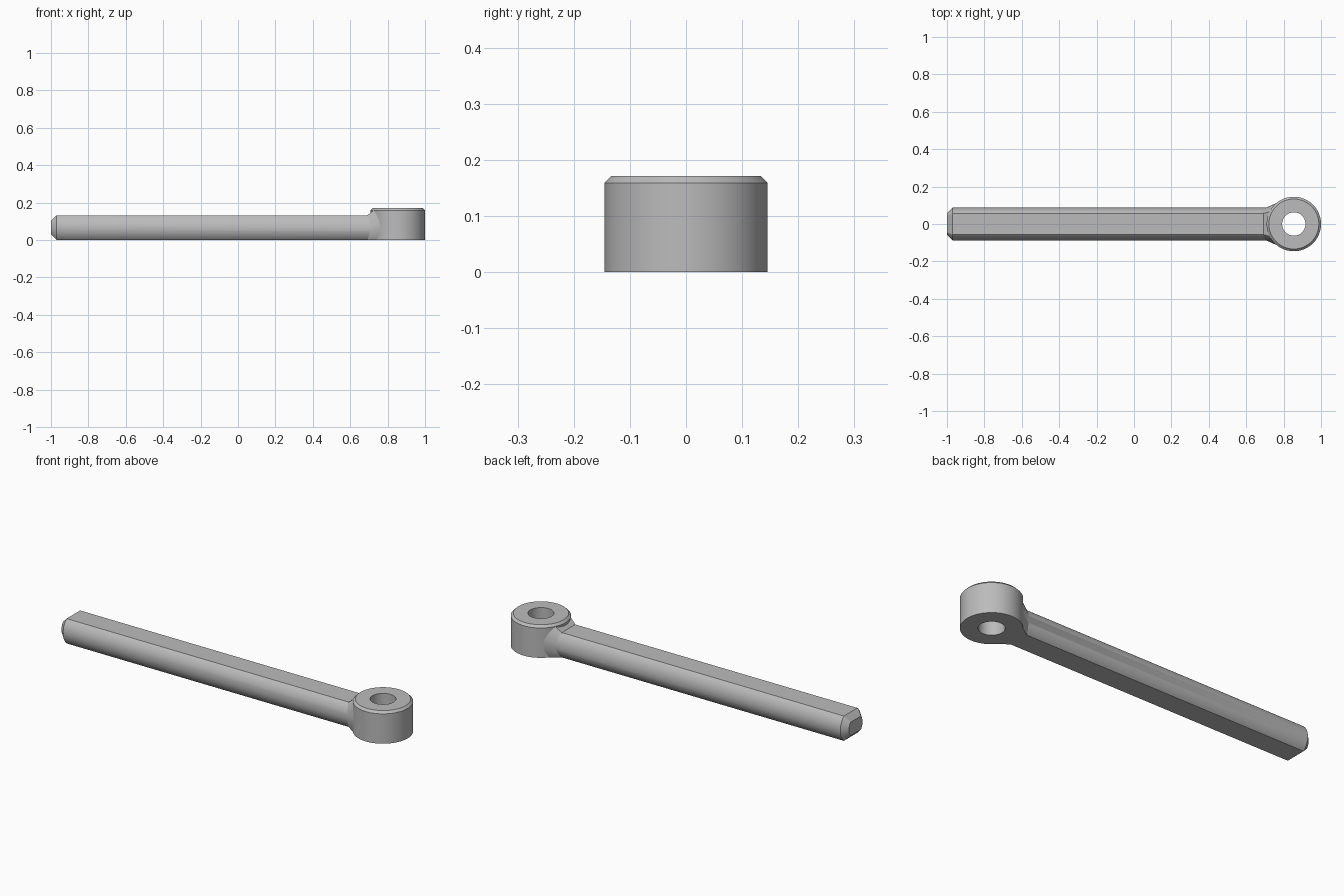
import bpy
import bmesh
from math import asin, cos, pi, radians, sin, sqrt

if "Cube" in bpy.data.objects:
    bpy.data.objects.remove(bpy.data.objects["Cube"])

EYE_X, EYE_R, HOLE_R, EYE_H, EYE_CHAMFER = 0.8545, 0.1455, 0.0625, 0.171, 0.012
ROD_R, ROD_H, ROD_CHAMFER, BLEND = 0.087, 0.132, 0.03, 0.027

steel = bpy.data.materials.new("grey steel")
steel.use_nodes = True
colour = (0.5, 0.5, 0.5, 1)
steel.diffuse_color = colour
steel.node_tree.nodes["Principled BSDF"].inputs["Base Color"].default_value = colour


def finish(name, bm):
    bmesh.ops.recalc_face_normals(bm, faces=bm.faces)
    mesh = bpy.data.meshes.new(name)
    bm.to_mesh(mesh)
    bm.free()
    mesh.materials.append(steel)
    obj = bpy.data.objects.new(name, mesh)
    bpy.context.collection.objects.link(obj)
    bpy.ops.object.select_all(action="DESELECT")
    obj.select_set(True)
    bpy.context.view_layer.objects.active = obj
    bpy.ops.object.shade_smooth_by_angle(angle=radians(25))
    return obj


def bridge(bm, a, b):
    for i in range(len(a)):
        j = (i + 1) % len(a)
        bm.faces.new((a[i], a[j], b[j], b[i]))


def section(grow, bottom, steps=20):
    """Round rod section with flat top and bottom, offset by grow."""
    r, mid = ROD_R + grow, ROD_H / 2
    low, high = asin((bottom - mid) / r), asin((mid + grow) / r)
    arc = [low + (high - low) * i / steps for i in range(steps + 1)]
    right = [(r * cos(a), mid + r * sin(a)) for a in arc]
    return right + [(-y, z) for y, z in reversed(right)]


# Eye: a turned ring with a chamfered top rim
bm = bmesh.new()
profile = [(HOLE_R, 0), (EYE_R, 0), (EYE_R, EYE_H - EYE_CHAMFER),
           (EYE_R - EYE_CHAMFER, EYE_H), (HOLE_R, EYE_H)]
n = 96
rings = [[bm.verts.new((EYE_X + r * cos(2 * pi * i / n), r * sin(2 * pi * i / n), z))
          for i in range(n)] for r, z in profile]
for k, ring in enumerate(rings):
    bridge(bm, ring, rings[(k + 1) % len(rings)])
finish("eye_ring", bm)

# Shank: chamfered tip, straight run, then a flare that wraps the eye
bm = bmesh.new()


def flat_ring(x, grow, bottom):
    return [bm.verts.new((x, y, z)) for y, z in section(grow, bottom)]


def wrapped_ring(gap, grow):
    return [bm.verts.new((EYE_X - sqrt((EYE_R + gap) ** 2 - y * y), y, z))
            for y, z in section(grow, 0)]


rings = [flat_ring(-1, -ROD_CHAMFER, ROD_CHAMFER),
         flat_ring(-1 + ROD_CHAMFER, 0, 0),
         wrapped_ring(BLEND, 0),
         wrapped_ring(-0.001, BLEND)]
for a, b in zip(rings, rings[1:]):
    bridge(bm, a, b)
bm.faces.new(rings[0])
finish("shank", bm)
